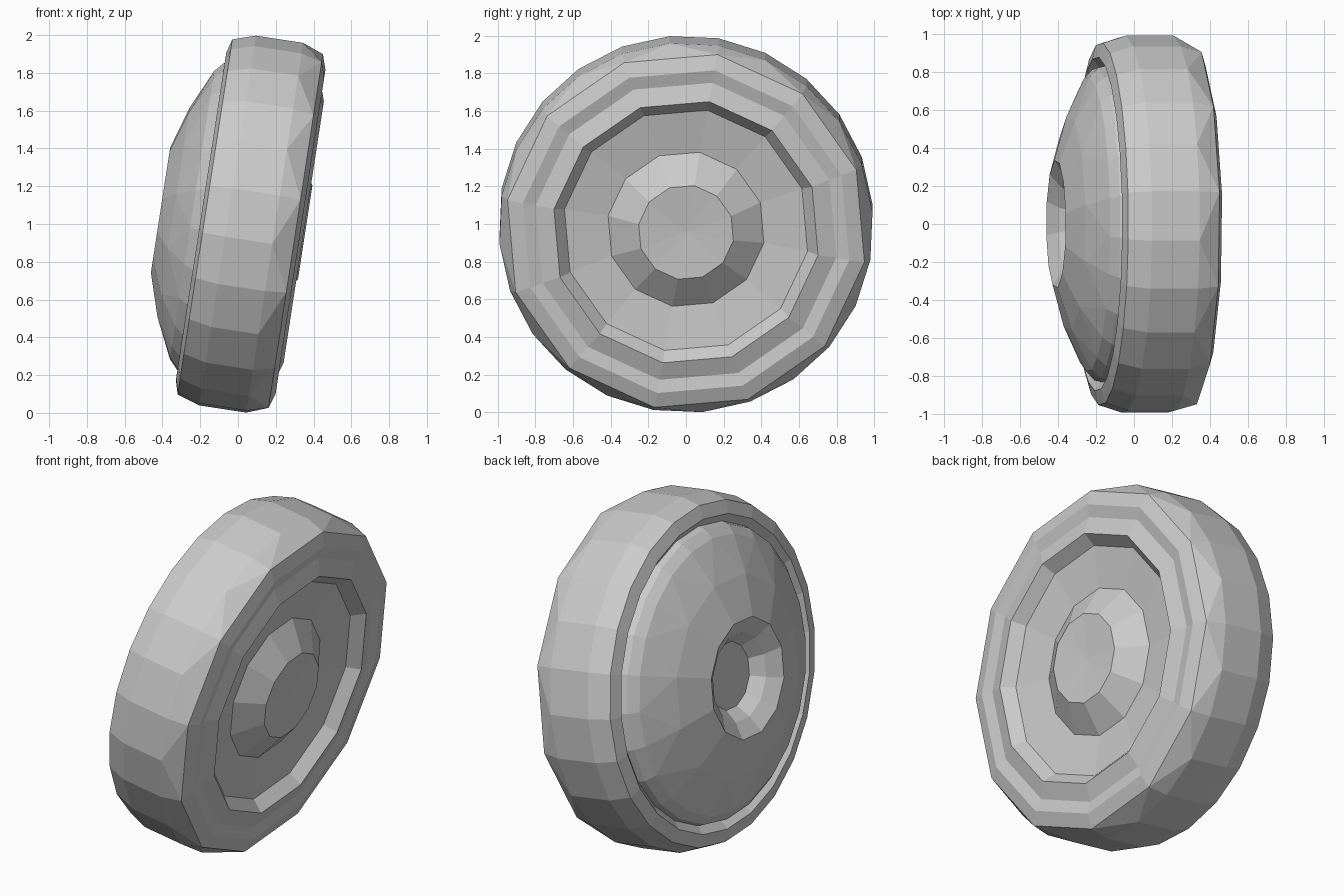
import bpy, bmesh, math
from mathutils import Matrix

if "Cube" in bpy.data.objects:
    bpy.data.objects.remove(bpy.data.objects["Cube"], do_unlink=True)

grey = bpy.data.materials.new("plain_grey")
grey.use_nodes = True
colour = (0.6, 0.6, 0.6, 1)
grey.diffuse_color = colour
grey.node_tree.nodes["Principled BSDF"].inputs["Base Color"].default_value = colour

# The whole wheel leans on its axle
LEAN = Matrix.Translation((0, 0, 1.01)) @ Matrix.Rotation(math.radians(8.75), 4, "Y")
PHASE = math.radians(20)
FINE, COARSE = 24, 12


def join_rings(bm, a, b):
    """Skin two neighbouring rings; a ring may be a point, coarse or fine."""
    if len(a) < len(b) and len(a) > 1 or len(b) == 1:
        small, big, flip = (a, b, True) if len(b) > 1 else (b, a, False)
    else:
        small, big, flip = (b, a, False) if len(b) > 1 and len(a) > 1 else (a, b, True)
    n, m = len(small), len(big)
    faces = []
    for i in range(m if n == 1 else n):
        j = (i + 1) % n
        if n == 1:
            faces.append((big[i], big[(i + 1) % m], small[0]))
        elif n == m:
            faces.append((big[i], big[j], small[j], small[i]))
        else:
            f0, f1, f2 = big[2 * i], big[2 * i + 1], big[(2 * i + 2) % m]
            faces += [(f0, f1, small[i]), (small[i], f1, small[j]), (f1, f2, small[j])]
    for f in faces:
        bm.faces.new(f[::-1] if flip else f)


def lathe(name, profile):
    """Profile rows are (distance along axle, radius, sides)."""
    bm = bmesh.new()
    rings = []
    for x, r, sides in profile:
        angles = [PHASE + math.tau * k / sides for k in range(sides)]
        rings.append([bm.verts.new((x, r * math.cos(t), r * math.sin(t))) for t in angles])
    for a, b in zip(rings, rings[1:]):
        join_rings(bm, a, b)
    mesh = bpy.data.meshes.new(name)
    bm.to_mesh(mesh)
    bm.free()
    mesh.materials.append(grey)
    obj = bpy.data.objects.new(name, mesh)
    obj.matrix_world = LEAN
    bpy.context.collection.objects.link(obj)
    return obj


# Recessed socket in the domed side
lathe("axle_socket", [(-.29, 0, 1), (-.29, .19, COARSE), (-.36, .25, COARSE),
                      (-.415, .34, COARSE)])

# Domed cover with a steep outer edge
lathe("domed_cover", [(-.415, .34, COARSE), (-.345, .57, COARSE),
                      (-.246, .775, FINE), (-.2, .825, FINE), (-.16, .835, FINE)])

# Tyre: groove, lip, tread, shoulder and stepped sidewall
lathe("tyre", [(-.16, .835, FINE), (-.198, .88, FINE), (-.177, .955, FINE),
               (-.056, .994, FINE), (.197, .994, FINE), (.309, .962, COARSE),
               (.335, .88, COARSE), (.32, .81, COARSE), (.352, .712, COARSE)])

# Sunken wheel disc
lathe("wheel_disc", [(.352, .712, COARSE), (.285, .655, COARSE), (.25, .42, COARSE)])

# Raised hub cap with a slightly dished face
lathe("hub_cap", [(.25, .42, COARSE), (.36, .255, COARSE), (.345, 0, 1)])
